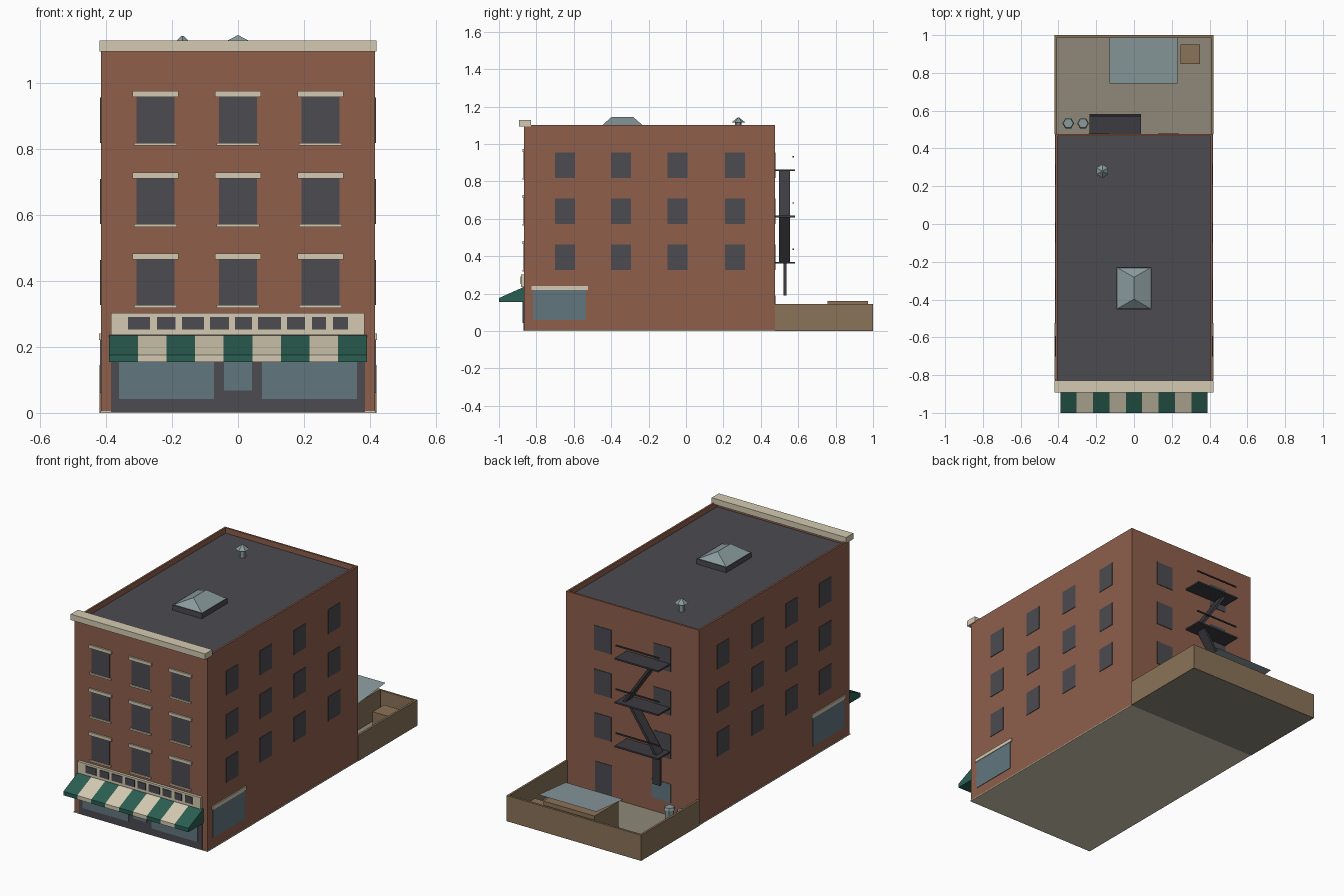
import bpy, bmesh, math

if "Cube" in bpy.data.objects:
    bpy.data.objects.remove(bpy.data.objects["Cube"])


def material(name, r, g, b):
    def lin(c):
        c /= 255
        return c / 12.92 if c <= 0.04045 else ((c + 0.055) / 1.055) ** 2.4
    m = bpy.data.materials.new(name)
    m.diffuse_color = (lin(r), lin(g), lin(b), 1)
    m.use_nodes = True
    m.node_tree.nodes["Principled BSDF"].inputs["Base Color"].default_value = m.diffuse_color
    return m


BRICK = material("brick", 142, 95, 75)
CREAM = material("cream_stone", 212, 202, 178)
SLATE = material("dark_slate", 76, 75, 81)
IRON = material("black_iron", 60, 59, 65)
GLASS = material("shop_glass", 98, 118, 127)
METAL = material("pale_metal", 138, 155, 158)
GREEN = material("awning_green", 42, 95, 82)
PAVING = material("yard_paving", 142, 137, 121)
TIMBER = material("timber", 138, 115, 88)


def finish(name, bm, *mats):
    bmesh.ops.recalc_face_normals(bm, faces=bm.faces)
    me = bpy.data.meshes.new(name)
    bm.to_mesh(me)
    bm.free()
    for m in mats:
        me.materials.append(m)
    ob = bpy.data.objects.new(name, me)
    bpy.context.collection.objects.link(ob)
    return ob


def box(name, x, y, z, mat):
    """Box from (low, high) ranges on each axis."""
    bm = bmesh.new()
    bmesh.ops.create_cube(bm, size=1)
    for v in bm.verts:
        v.co = [(r[0] + r[1]) / 2 + c * (r[1] - r[0]) for r, c in zip((x, y, z), v.co)]
    return finish(name, bm, mat)


def cone(name, x, y, z, r1, r2, mat, sides=6, turn=0):
    bm = bmesh.new()
    bmesh.ops.create_cone(bm, cap_ends=True, segments=sides, radius1=r1, radius2=r2, depth=z[1] - z[0])
    ob = finish(name, bm, mat)
    ob.location = (x, y, (z[0] + z[1]) / 2)
    ob.rotation_euler.z = turn
    return ob


def span(c, w):
    return (c - w / 2, c + w / 2)


HX, FRONT, BACK = 0.415, -0.866, 0.476
ROWS = (0.326, 0.572, 0.818)     # window bottoms
WIN_H = 0.137

# brick body with a sunken flat roof behind a parapet
bm = bmesh.new()
bmesh.ops.create_cube(bm, size=1)
for v in bm.verts:
    v.co = (v.co.x * 2 * HX, FRONT if v.co.y < 0 else BACK, 0.003 if v.co.z < 0 else 1.10)
bm.faces.ensure_lookup_table()
top = max(bm.faces, key=lambda f: f.calc_center_median().z)
bmesh.ops.inset_region(bm, faces=[top], thickness=0.015)
deck = bmesh.ops.extrude_face_region(bm, geom=[top])["geom"]
bmesh.ops.delete(bm, geom=[top], context='FACES_ONLY')
for g in deck:
    if isinstance(g, bmesh.types.BMVert):
        g.co.z = 1.07
    elif isinstance(g, bmesh.types.BMFace):
        g.material_index = 1
finish("brick_building", bm, BRICK, SLATE)
box("base_course", (-0.418, 0.418), (FRONT - 0.002, BACK), (0, 0.005), CREAM)
box("cornice", (-0.42, 0.42), (-0.892, -0.828), (1.094, 1.127), CREAM)

# front windows with lintels and sills
for z in ROWS:
    for x in (-0.25, 0, 0.25):
        box("front_window", span(x, 0.115), (FRONT - 0.003, FRONT + 0.003), (z, z + 0.138), SLATE)
        box("front_lintel", span(x, 0.14), (FRONT - 0.009, FRONT + 0.003), (z + 0.138, z + 0.156), CREAM)
        box("front_sill", span(x, 0.13), (FRONT - 0.009, FRONT + 0.003), (z - 0.009, z), CREAM)

# side windows and side shop windows, both sides
for s in (-1, 1):
    side = sorted((s * (HX - 0.003), s * (HX + 0.003)))
    for z in ROWS:
        for y in (-0.647, -0.347, -0.045, 0.262):
            box("side_window", side, span(y, 0.107), (z, z + WIN_H), SLATE)
    box("side_shop_window", side, (-0.818, -0.535), (0.06, 0.22), GLASS)
    ledge = sorted((s * (HX - 0.003), s * (HX + 0.006)))
    box("side_shop_lintel", ledge, (-0.825, -0.525), (0.22, 0.24), CREAM)

# back windows, back door and small window
back = (BACK - 0.003, BACK + 0.003)
for z in ROWS:
    for x in (-0.185, 0.185):
        box("back_window", span(x, 0.107), back, (z, z + WIN_H), SLATE)
box("back_door", span(0.18, 0.105), back, (0.005, 0.19), SLATE)
box("back_shop_window", span(-0.18, 0.12), back, (0.08, 0.185), GLASS)

# shopfront
box("shopfront_panel", (-0.385, 0.385), (FRONT - 0.004, FRONT + 0.003), (0.003, 0.24), SLATE)
for n, x, z in (("left", (-0.36, -0.073), 0.042), ("door", (-0.042, 0.042), 0.068), ("right", (0.073, 0.36), 0.042)):
    box("shop_glass_" + n, x, (FRONT - 0.008, FRONT - 0.002), (z, 0.2), GLASS)

# fascia with plain dark blocks
box("fascia_band", (-0.385, 0.383), (-0.881, FRONT + 0.003), (0.236, 0.302), CREAM)
for a, b in ((-.333, -.267), (-.245, -.19), (-.17, -.103), (-.085, -.027), (-.009, .042),
             (.06, .13), (.148, .203), (.224, .267), (.288, .333)):
    box("fascia_block", (a, b), (-0.885, -0.88), (0.252, 0.291), SLATE)

# striped awning: one profile swept across nine stripes
profile = ((FRONT, 0.236), (-1.0, 0.176), (-1.0, 0.154), (FRONT, 0.154))
bm = bmesh.new()
rings = [[bm.verts.new((-0.39 + i * 0.78 / 9, y, z)) for y, z in profile] for i in range(10)]
for i in range(9):
    for k in range(4):
        j = (k + 1) % 4
        f = bm.faces.new((rings[i][k], rings[i][j], rings[i + 1][j], rings[i + 1][k]))
        f.material_index = i % 2
bm.faces.new(rings[0])
bm.faces.new(rings[-1])
finish("awning", bm, GREEN, CREAM)

# skylight: curb and hipped glass
box("skylight_curb", (-0.092, 0.092), (-0.453, -0.227), (1.07, 1.10), SLATE)
bm = bmesh.new()
b = [bm.verts.new(p) for p in ((-.087, -.448, 1.1), (.087, -.448, 1.1), (.087, -.232, 1.1), (-.087, -.232, 1.1))]
r = [bm.verts.new((0, y, 1.144)) for y in (-0.398, -0.282)]
for f in ((b[0], b[1], r[0]), (b[1], b[2], r[1], r[0]), (b[2], b[3], r[1]), (b[3], b[0], r[0], r[1]), b):
    bm.faces.new(f)
finish("skylight_glass", bm, METAL)

# roof vent
cone("vent_pipe", -0.168, 0.28, (1.07, 1.118), 0.017, 0.017, METAL)
cone("vent_cap", -0.168, 0.28, (1.115, 1.141), 0.036, 0.004, METAL)

# fire escape: platforms, rails, stairs and drop ladder
for z in (0.365, 0.613, 0.86):
    box("escape_platform", (-0.235, 0.037), (BACK, 0.583), (z - 0.005, z + 0.004), IRON)
    box("escape_rail", (-0.235, 0.037), (0.570, 0.577), (z + 0.068, z + 0.075), IRON)


def stair(x0, z0, x1, z1):
    ob = box("escape_stair", span(0, math.hypot(x1 - x0, z1 - z0)), span(0, 0.058), span(0, 0.014), IRON)
    ob.location = ((x0 + x1) / 2, 0.527, (z0 + z1) / 2)
    ob.rotation_euler.y = -math.atan2(z1 - z0, x1 - x0)


stair(-0.17, 0.86, 0.0, 0.613)
stair(-0.20, 0.365, -0.03, 0.613)
box("drop_ladder", span(-0.19, 0.045), (0.522, 0.536), (0.19, 0.365), IRON)

# walled yard
box("yard_floor", (-0.415, 0.415), (BACK, 0.995), (0, 0.006), PAVING)
for s in (-1, 1):
    box("yard_side_wall", sorted((s * 0.408, s * 0.42)), (BACK, 1.0), (0, 0.145), TIMBER)
box("yard_back_wall", (-0.408, 0.408), (0.988, 1.0), (0, 0.145), TIMBER)

# shed with a thin lean-to sheet, crate and bins
box("shed", (-0.11, 0.21), (0.757, 0.973), (0.006, 0.16), TIMBER)
bm = bmesh.new()
bm.faces.new([bm.verts.new(p) for p in ((-.13, .744, .172), (.23, .744, .172), (.23, .987, .195), (-.13, .987, .195))])
finish("shed_roof_sheet", bm, METAL)
box("crate", (0.247, 0.35), (0.848, 0.95), (0.006, 0.09), TIMBER)
for x in (-0.348, -0.27):
    cone("bin", x, 0.533, (0.006, 0.076), 0.024, 0.027, METAL, 6, math.pi / 6)
    cone("bin_lid", x, 0.533, (0.076, 0.088), 0.031, 0.026, METAL, 6, math.pi / 6)
